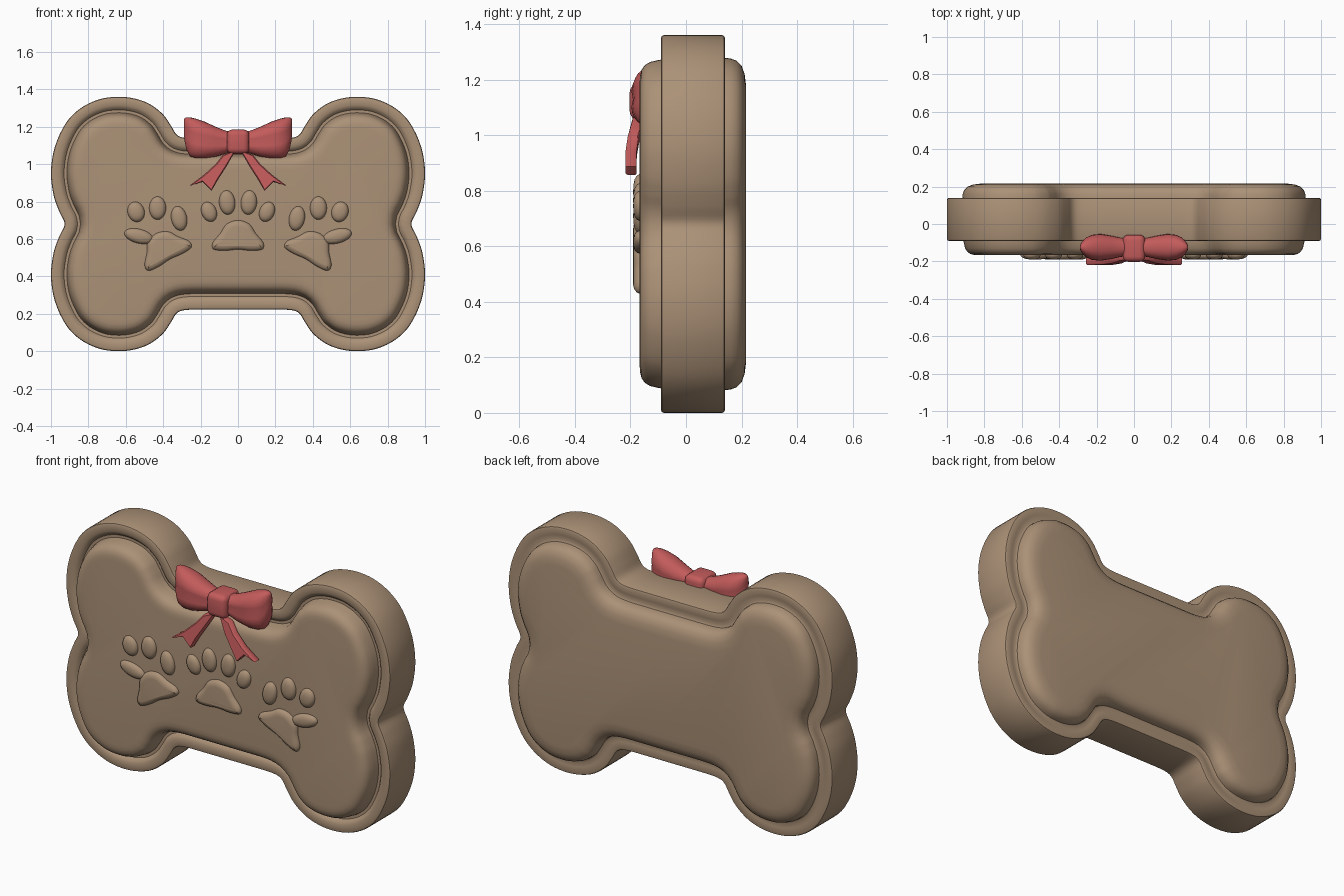
import bpy, bmesh, math
from mathutils import Vector

if "Cube" in bpy.data.objects:
    bpy.data.objects.remove(bpy.data.objects["Cube"])


def material(name, rgb):
    m = bpy.data.materials.new(name)
    m.diffuse_color = (*rgb, 1)
    m.use_nodes = True
    m.node_tree.nodes["Principled BSDF"].inputs["Base Color"].default_value = m.diffuse_color
    return m


BROWN = material("biscuit brown", (0.41, 0.285, 0.185))
RED = material("ribbon red", (0.55, 0.105, 0.105))


def finish(bm, name, mat, angle=40):
    bmesh.ops.recalc_face_normals(bm, faces=bm.faces)
    me = bpy.data.meshes.new(name)
    bm.to_mesh(me)
    bm.free()
    me.materials.append(mat)
    me.shade_smooth()
    me.set_sharp_from_angle(angle=math.radians(angle))
    ob = bpy.data.objects.new(name, me)
    bpy.context.collection.objects.link(ob)
    return ob


def spline(pts, steps):
    """Closed Catmull-Rom curve through (x, z) points."""
    p = [Vector(q) for q in pts]
    n, out = len(p), []
    for i in range(n):
        a, b, c, d = p[i - 1], p[i], p[(i + 1) % n], p[(i + 2) % n]
        for s in range(steps):
            t = s / steps
            out.append(0.5 * (2 * b + (c - a) * t + (2 * a - 5 * b + 4 * c - d) * t * t
                              + (3 * b - a - 3 * c + d) * t ** 3))
    return out


def bridge(bm, rings):
    """Skin a list of vertex rings and cap both ends."""
    vs = [[bm.verts.new(co) for co in r] for r in rings]
    n = len(vs[0])
    for r, s in zip(vs, vs[1:]):
        for i in range(n):
            bm.faces.new((r[i], r[(i + 1) % n], s[(i + 1) % n], s[i]))
    bm.faces.new(vs[0])
    bm.faces.new(vs[-1])


def loft(bm, outline, profile):
    """Sweep (inset, y) profile round an (x, z) outline."""
    o = [Vector(q) for q in outline]
    n = len(o)
    area = sum(o[i - 1].x * o[i].y - o[i].x * o[i - 1].y for i in range(n))
    sg = 1 if area > 0 else -1
    nor = []
    for i in range(n):
        t = (o[(i + 1) % n] - o[i - 1]).normalized()
        nor.append(Vector((-t.y, t.x)) * sg)
    bridge(bm, [[(q.x + k.x * d, y, q.y + k.y * d) for q, k in zip(o, nor)]
                for d, y in profile])


# Bone body: one quarter outline mirrored twice, stepped and pillowed profile
quarter = [(0.15, .457), (0.27, .459), (0.325, .475), (0.358, .525), (0.40, .585),
           (0.47, .64), (0.55, .67), (0.64, .68), (0.74, .667), (0.84, .62),
           (0.92, .54), (0.98, .41), (1.0, .275), (0.985, .15), (0.955, .065)]
half = quarter + [(0.927, 0)] + [(x, -z) for x, z in reversed(quarter)]
full = [(0, .457)] + half + [(0, -.457)] + [(-x, z) for x, z in reversed(half)]
outline = [(p.x, p.y + 0.68) for p in spline(full, 4)]
body = [(0.18, .216), (0.14, .211), (0.11, .20), (0.092, .182), (0.084, .16),
        (0.082, .138), (0.07, .132), (0.045, .137), (0.01, .14), (0.003, .137), (0, .13),
        (0, -.08), (0.003, -.087), (0.01, -.09), (0.045, -.09), (0.06, -.082),
        (0.07, -.07), (0.085, -.07), (0.09, -.10), (0.097, -.13), (0.108, -.148),
        (0.125, -.16), (0.145, -.165), (0.17, -.167)]
bm = bmesh.new()
loft(bm, outline, body)
finish(bm, "bone_body", BROWN)


# Paw prints: low domes for toes and a rounded triangular pad
def toe(bm, x, z, rx, rz, turn):
    pts = []
    for i in range(24):
        a = math.tau * i / 24
        u, v = rx * math.cos(a), rz * math.sin(a)
        c, s = math.cos(turn), math.sin(turn)
        pts.append((u * c - v * s, u * s + v * c))
    bridge(bm, [[(x + u * k, y, z + v * k) for u, v in pts] for k, y in
                [(1, -.155), (1, -.168), (.9, -.178), (.7, -.185), (.4, -.189), (.1, -.19)]])


PAD = [(-.13, -.065), (-.135, -.03), (-.095, .02), (-.06, .07), (0, .09),
       (.06, .07), (.095, .02), (.135, -.03), (.13, -.065), (.07, -.072), (0, -.066), (-.07, -.072)]


def paw(name, cx, cz, turn, toes, flip=1):
    bm = bmesh.new()
    c, s = math.cos(turn), math.sin(turn)
    pad = [(flip * (cx + x * c - z * s), cz + x * s + z * c) for x, z in PAD]
    loft(bm, spline(pad, 4), [(0, -.155), (0, -.17), (.004, -.178), (.012, -.185),
                              (.025, -.189), (.035, -.19)])
    for x, z, rx, rz, a in toes:
        toe(bm, flip * x, z, rx, rz, flip * a)
    finish(bm, name, BROWN, 60)


side_toes = [(-.545, .745, .045, .055, .3), (-.43, .765, .045, .062, 0),
             (-.315, .71, .042, .066, .2), (-.53, .615, .08, .038, -.25)]
paw("paw_left", -.395, .55, .5, side_toes)
paw("paw_right", -.395, .55, .5, side_toes, -1)
paw("paw_middle", 0, .61, 0, [(f * x, z, rx, rz, f * a) for f in (1, -1) for x, z, rx, rz, a in
                              [(.058, .795, .043, .065, -.1), (.155, .745, .04, .055, -.4)]])

# Bow loops: flaring cushion sections (x, bottom, top, half depth)
sections = [(.03, 1.065, 1.172, .05), (.07, 1.055, 1.18, .053), (.12, 1.04, 1.20, .065),
            (.18, 1.03, 1.228, .075), (.225, 1.03, 1.243, .07), (.255, 1.04, 1.25, .056),
            (.275, 1.075, 1.25, .037), (.285, 1.12, 1.246, .02), (.29, 1.17, 1.236, .007)]
# Bow tails: swallow-tailed ribbon outline
tail = [(.015, 1.07), (.08, 1.05), (.12, 1.0), (.18, .945), (.257, .887), (.19, .905),
        (.142, .857), (.105, .92), (.06, .99)]
for side, f in (("left", -1), ("right", 1)):
    bm = bmesh.new()
    rings = []
    for x, lo, hi, d in sections:
        ring = []
        for i in range(28):
            a = math.tau * i / 28
            ca, sa = math.cos(a), math.sin(a)
            depth = d * math.copysign(abs(ca) ** .85, ca) * (1 - .12 * math.exp(-30 * sa * sa))
            ring.append((f * x, -.125 + depth,
                         (lo + hi) / 2 + (hi - lo) / 2 * math.copysign(abs(sa) ** .85, sa)))
        rings.append(ring)
    bridge(bm, rings)
    finish(bm, "bow_loop_" + side, RED, 60)

    bm = bmesh.new()
    loft(bm, [(f * x, z) for x, z in tail],
         [(.004, -.15), (0, -.155), (0, -.183), (.006, -.19)])
    for v in bm.verts:
        v.co.y -= .028 * math.sin(min(1, max(0, (1.06 - v.co.z) / .13)) * math.pi / 2)
    finish(bm, "bow_tail_" + side, RED)

# Bow knot: rounded block
bm = bmesh.new()
bmesh.ops.create_cube(bm, size=1)
for v in bm.verts:
    v.co = (v.co.x * .12, v.co.y * .145 - .13, v.co.z * .13 + 1.12)
bmesh.ops.bevel(bm, geom=bm.edges[:], offset=.03, segments=4, profile=.5, affect='EDGES')
finish(bm, "bow_knot", RED)
